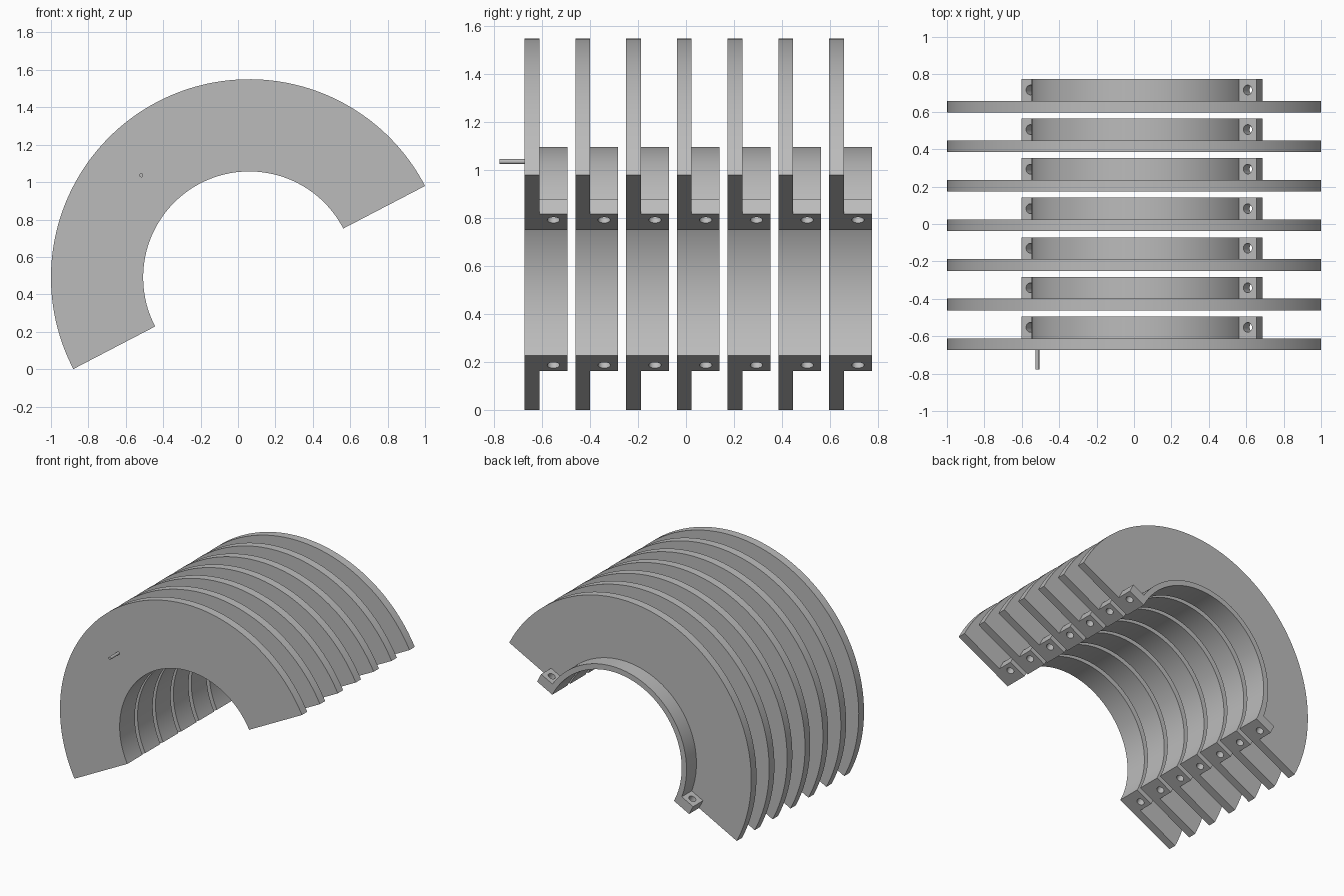
import bpy
import bmesh
from math import cos, sin, pi, radians
from mathutils import Matrix, Vector

if "Cube" in bpy.data.objects:
    bpy.data.objects.remove(bpy.data.objects["Cube"], do_unlink=True)

TILT = radians(27.5)                 # the half ring is tipped over by this angle
CENTRE = Vector((0.06, 0, 0.49))     # axis of all the rings
COUNT, FIRST_Y, PITCH = 7, -0.673, 0.2115
FIN_T, COLLAR_T = 0.062, 0.117
R_IN, R_COLLAR, R_FIN = 0.567, 0.607, 1.06
LUG_SIZE, LUG_R = (0.106, COLLAR_T, 0.072), 0.655

grey = bpy.data.materials.new("mid_grey")
grey.use_nodes = True
grey.diffuse_color = (0.5, 0.5, 0.5, 1)
grey.node_tree.nodes["Principled BSDF"].inputs["Base Color"].default_value = (0.5, 0.5, 0.5, 1)


def add_object(name, mesh, location=(0, 0, 0), rotation=(0, 0, 0)):
    ob = bpy.data.objects.new(name, mesh)
    ob.location, ob.rotation_euler = location, rotation
    bpy.context.collection.objects.link(ob)
    return ob


def finish(bm, name):
    bmesh.ops.recalc_face_normals(bm, faces=bm.faces)
    mesh = bpy.data.meshes.new(name)
    bm.to_mesh(mesh)
    bm.free()
    mesh.materials.append(grey)
    return mesh


def activate(ob):
    bpy.ops.object.select_all(action='DESELECT')
    ob.select_set(True)
    bpy.context.view_layer.objects.active = ob


def smooth(ob):
    activate(ob)
    bpy.ops.object.shade_smooth_by_angle(angle=radians(30))


def half_ring(name, r_in, r_out, depth, steps=96):
    """Half ring with a rectangular section, y from 0 to depth."""
    bm = bmesh.new()
    section = ((r_in, 0), (r_out, 0), (r_out, depth), (r_in, depth))
    loops = []
    for i in range(steps + 1):
        a = TILT + pi * i / steps
        loops.append([bm.verts.new((r * cos(a), y, r * sin(a))) for r, y in section])
    for p, q in zip(loops, loops[1:]):
        for k in range(4):
            n = (k + 1) % 4
            bm.faces.new((p[k], p[n], q[n], q[k]))
    bm.faces.new(loops[0])
    bm.faces.new(loops[-1])
    return finish(bm, name)


def cylinder(name, radius, depth, segments):
    bm = bmesh.new()
    bmesh.ops.create_cone(bm, cap_ends=True, segments=segments,
                          radius1=radius, radius2=radius, depth=depth)
    return finish(bm, name)


def drilled_lug():
    """Small block with a bolt hole through it."""
    bm = bmesh.new()
    bmesh.ops.create_cube(bm, size=1, matrix=Matrix.Diagonal((*LUG_SIZE, 1)))
    lug = add_object("lug", finish(bm, "lug"))
    drill = add_object("drill", cylinder("drill", 0.026, 0.3, 32))
    drill.hide_render = True
    cut = lug.modifiers.new("bolt_hole", 'BOOLEAN')
    cut.operation, cut.object = 'DIFFERENCE', drill
    activate(lug)
    bpy.ops.object.modifier_apply(modifier=cut.name)
    bpy.data.objects.remove(drill, do_unlink=True)
    smooth(lug)
    mesh = lug.data
    bpy.data.objects.remove(lug, do_unlink=True)
    return mesh


fin_mesh = half_ring("fin", R_IN, R_FIN, FIN_T)
collar_mesh = half_ring("collar", R_IN, R_COLLAR, COLLAR_T)
lug_mesh = drilled_lug()
tilt = Matrix.Rotation(-TILT, 3, 'Y')

# Repeated segments: wide fin, narrow collar behind it, a lug at each end
for i in range(COUNT):
    start = CENTRE + Vector((0, FIRST_Y + i * PITCH, 0))
    back = start + Vector((0, FIN_T, 0))
    fin = add_object(f"fin_{i + 1}", fin_mesh, start)
    collar = add_object(f"collar_{i + 1}", collar_mesh, back)
    if i == 0:
        smooth(fin)
        smooth(collar)
    for side, sign in (("left", 1), ("right", -1)):
        offset = tilt @ Vector((sign * LUG_R, COLLAR_T / 2, LUG_SIZE[2] / 2))
        add_object(f"lug_{side}_{i + 1}", lug_mesh, back + offset, (0, -TILT, 0))

# Thin pin on the front fin
pin = add_object("front_pin", cylinder("front_pin", 0.0105, 0.114, 24),
                 (-0.517, FIRST_Y - 0.047, 1.036), (pi / 2, 0, 0))
smooth(pin)
